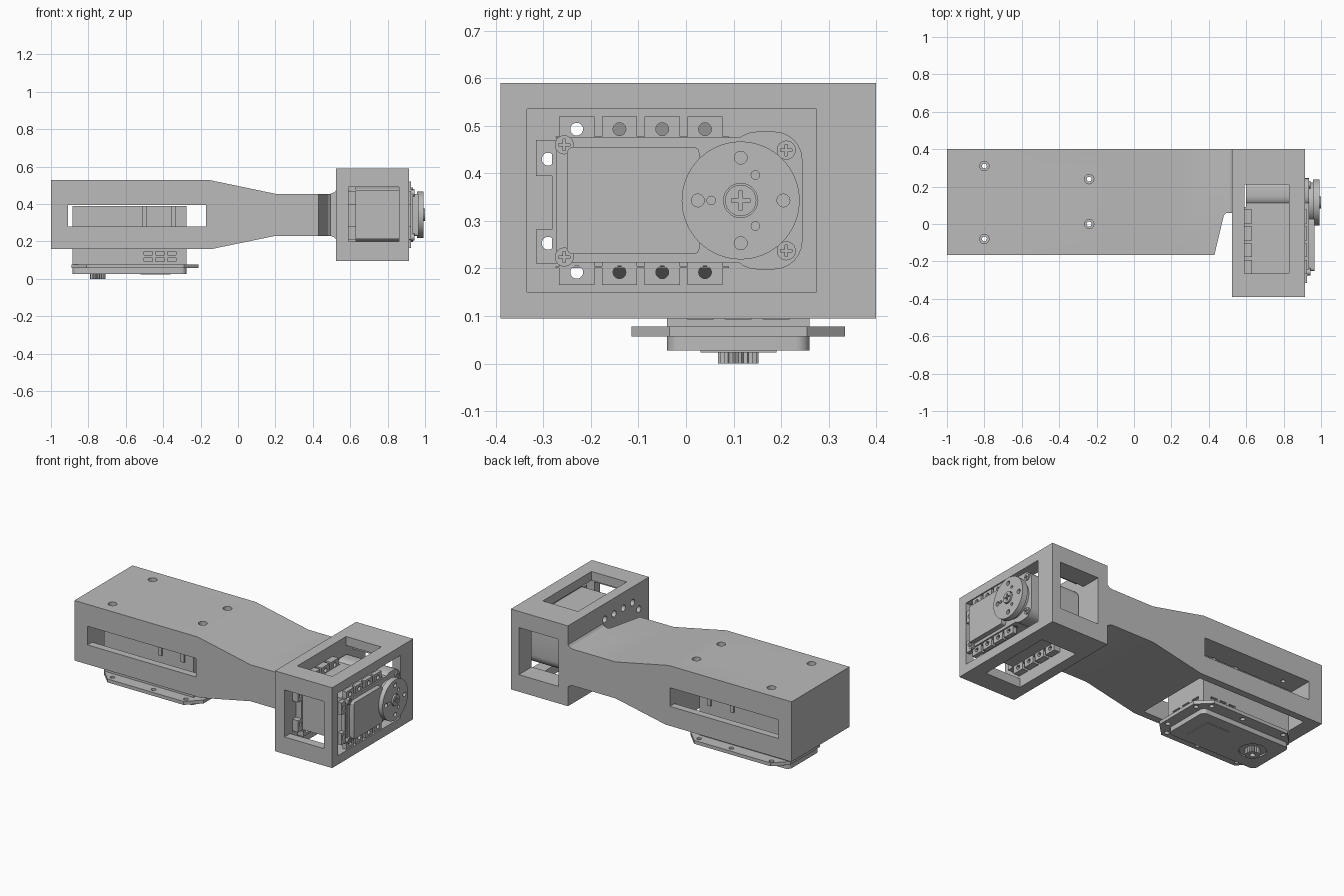
import bpy, bmesh
from math import cos, sin, pi, radians

old = bpy.data.objects.get("Cube")
if old:
    bpy.data.objects.remove(old, do_unlink=True)

GREY = (0.5, 0.5, 0.5, 1)
mat = bpy.data.materials.new("light_grey_plastic")
mat.use_nodes = True
mat.diffuse_color = GREY
bsdf = mat.node_tree.nodes["Principled BSDF"]
bsdf.inputs["Base Color"].default_value = GREY
bsdf.inputs["Roughness"].default_value = 0.6


def prism(name, outline, lo, hi, axis):
    """Extrude a 2D outline along one axis."""
    place = {"x": lambda u, v, w: (w, u, v),
             "y": lambda u, v, w: (u, w, v),
             "z": lambda u, v, w: (u, v, w)}[axis]
    bm = bmesh.new()
    rings = [[bm.verts.new(place(u, v, w)) for u, v in outline] for w in (lo, hi)]
    for ring in rings:
        bm.faces.new(ring)
    n = len(outline)
    for i in range(n):
        j = (i + 1) % n
        bm.faces.new((rings[0][i], rings[0][j], rings[1][j], rings[1][i]))
    bmesh.ops.recalc_face_normals(bm, faces=bm.faces)
    me = bpy.data.meshes.new(name)
    bm.to_mesh(me)
    bm.free()
    me.materials.append(mat)
    ob = bpy.data.objects.new(name, me)
    bpy.context.collection.objects.link(ob)
    return ob


def rounded(u0, u1, v0, v1, r, steps=6):
    """Rectangle outline with round corners (steps=1 gives chamfers)."""
    pts = []
    for k, (u, v) in enumerate(((u1 - r, v1 - r), (u0 + r, v1 - r),
                                (u0 + r, v0 + r), (u1 - r, v0 + r))):
        for s in range(steps + 1):
            a = (k + s / steps) * pi / 2
            pts.append((u + r * cos(a), v + r * sin(a)))
    return pts


def box(name, x0, x1, y0, y1, z0, z1):
    return prism(name, [(x0, y0), (x1, y0), (x1, y1), (x0, y1)], z0, z1, "z")


def disc(name, u, v, r, lo, hi, axis, n=32):
    pts = [(u + r * cos(2 * pi * i / n), v + r * sin(2 * pi * i / n)) for i in range(n)]
    return prism(name, pts, lo, hi, axis)


def cut(ob, *cutters):
    """Subtract each cutter, then discard it."""
    for c in cutters:
        m = ob.modifiers.new("cut", "BOOLEAN")
        m.operation, m.solver, m.object = "DIFFERENCE", "EXACT", c
        bpy.context.view_layer.objects.active = ob
        bpy.ops.object.modifier_apply(modifier=m.name)
        bpy.data.objects.remove(c, do_unlink=True)
    return ob


# Tapered arm with the front corner notched beside the end frame
arm = prism("arm", [(-1, 0.16), (-0.14, 0.16), (0.2, 0.23), (0.495, 0.23), (0.515, 0.222),
                    (0.526, 0.21), (0.526, 0.475), (0.515, 0.463), (0.495, 0.455),
                    (0.2, 0.455), (-0.16, 0.53), (-1, 0.53)], -0.165, 0.4, "y")
cut(arm,
    prism("notch", [(0.43, -0.165), (0.43, -0.3), (0.6, -0.3), (0.6, 0.06),
                    (0.495, 0.06), (0.48, 0.045)], 0, 1, "z"),
    box("cavity", -0.91, -0.17, -0.12, 0.355, 0.1, 0.395),
    box("side_slot", -0.91, -0.17, -0.5, 0.6, 0.28, 0.395))
arm_bolts = [(-0.8, 0.31), (-0.8, -0.08), (-0.24, 0.24), (-0.24, 0)]
for x, y in arm_bolts:
    cut(arm, disc("counterbore", x, y, 0.025, 0.45, 0.6, "z"),
        disc("bolt_hole", x, y, 0.013, 0.3, 0.6, "z", 16))

# Hollow end frame with a window in five sides
tab_y = (-0.23, -0.14, -0.05, 0.04)
mount_holes = [(y, z) for y in tab_y for z in (0.493, 0.192)]
mount_holes += [(-0.29, 0.43), (-0.29, 0.253)]
frame = box("end_frame", 0.525, 0.915, -0.39, 0.4, 0.095, 0.59)
cut(frame,
    box("hollow", 0.59, 1, -0.335, 0.275, 0.15, 0.535),
    box("top_bottom_window", 0.59, 0.83, -0.265, 0.21, 0, 0.7),
    box("front_back_window", 0.59, 0.86, -0.5, 0.5, 0.2, 0.49))
for y, z in mount_holes:
    cut(frame, disc("hole", y, z, 0.02, 0.45, 0.62, "x", 20))

# Wrist servo body
box("wrist_servo_body", 0.6, 0.935, -0.272, 0.12, 0.212, 0.475)
prism("wrist_servo_round_end", rounded(0.09, 0.245, 0.198, 0.488, 0.06), 0.6, 0.935, "x")
prism("wrist_servo_cover", rounded(-0.25, 0.028, 0.23, 0.455, 0.012), 0.93, 0.965, "x")
disc("wrist_servo_hub", 0.115, 0.343, 0.108, 0.93, 0.96, "x", 48)

# Mounting tabs at both ends of the wrist servo
for end, x0, x1 in (("rear", 0.592, 0.632), ("front", 0.9, 0.926)):
    for i, y in enumerate(tab_y):
        for side, z0, z1, hz in (("upper", 0.473, 0.52, 0.493), ("lower", 0.165, 0.214, 0.192)):
            tab = box(f"{end}_{side}_tab_{i + 1}", x0, x1, y - 0.037, y + 0.037, z0, z1)
            cut(tab, disc("hole", y, hz, 0.0135, 0.5, 1, "x", 20))
    for side, z0, z1, hz in (("upper", 0.395, 0.47, 0.43), ("lower", 0.21, 0.282, 0.253)):
        tab = box(f"{end}_side_tab_{side}", x0, x1, -0.316, -0.27, z0, z1)
        cut(tab, disc("hole", -0.29, hz, 0.0135, 0.5, 1, "x", 20))
    box(f"{end}_tab_web", x0, x1, -0.282, -0.27, 0.21, 0.47)
    for z in (0.48, 0.206):
        box(f"{end}_tab_rail", x0, x1, -0.275, 0.09, z - 0.005, z - 0.002)


def cross_screw(name, y, z, r, x0, x1):
    """Round screw head with a cross recess facing +x."""
    ob = disc(name, y, z, r, x0, x1, "x", 24)
    a, b, d = r * 0.6, r * 0.13, x1 - 0.008
    cut(ob, box("bar", d, x1 + 0.1, y - a, y + a, z - b, z + b),
        box("bar", d, x1 + 0.1, y - b, y + b, z - a, z + a))


for i, (y, z) in enumerate([(-0.256, 0.46), (-0.256, 0.224), (0.211, 0.449), (0.211, 0.237)]):
    cross_screw(f"case_screw_{i + 1}", y, z, 0.02, 0.9, 0.943)

# Output horn with drilled holes and centre screw
horn = disc("output_horn", 0.115, 0.343, 0.124, 0.957, 0.992, "x", 64)
for k in range(4):
    a = k * pi / 2
    cut(horn, disc("hole", 0.115 + 0.09 * cos(a), 0.343 + 0.09 * sin(a), 0.0135, 0.965, 1.1, "x", 20))
for a in (radians(60), pi, radians(-60)):
    cut(horn, disc("hole", 0.115 + 0.062 * cos(a), 0.343 + 0.062 * sin(a), 0.009, 0.965, 1.1, "x", 16))
cut(horn, disc("seat", 0.115, 0.343, 0.036, 0.97, 1.1, "x"))
cross_screw("horn_screw", 0.115, 0.343, 0.033, 0.965, 1.0)

# Base servo hanging under the arm
case = box("base_servo_case", -0.885, -0.275, -0.04, 0.26, 0.07, 0.39)
for z in (0.103, 0.138):
    for x in (-0.48, -0.417, -0.354):
        cut(case, *[box("vent", x - 0.023, x + 0.023, y - 0.015, y + 0.015, z - 0.009, z + 0.009)
                    for y in (-0.04, 0.26)])
    for y in (0.03, 0.11, 0.19):
        cut(case, box("vent", -0.29, -0.2, y - 0.028, y + 0.028, z - 0.009, z + 0.009))
for x in (-0.5, -0.345):
    for y in (-0.05, 0.255):
        box("case_rib", x - 0.012, x + 0.012, y, y + 0.015, 0.28, 0.39)

plate = prism("base_flange", rounded(-0.89, -0.21, -0.115, 0.335, 0.08, 1), 0.057, 0.078, "z")
for x, y in arm_bolts + [(-0.52, 0.3), (-0.52, -0.08), (-0.3, 0.3), (-0.3, -0.08)]:
    cut(plate, disc("hole", x, y, 0.014, 0, 0.2, "z", 16))
cover = prism("base_servo_cover", rounded(-0.885, -0.275, -0.04, 0.26, 0.03), 0.027, 0.06, "z")
cut(cover, disc("recess", -0.75, 0.11, 0.075, 0, 0.036, "z", 40))
box("cover_label_plate", -0.52, -0.36, 0.03, 0.19, 0.023, 0.03)

# Splined output shaft
spline = [((0.043 if i % 2 else 0.037) * cos(i * pi / 20) - 0.75,
           (0.043 if i % 2 else 0.037) * sin(i * pi / 20) + 0.11) for i in range(40)]
shaft = prism("output_shaft", spline, 0, 0.04, "z")
cut(shaft, disc("bore", -0.75, 0.11, 0.016, -0.1, 0.03, "z", 20))

# Smooth curved walls, keep edges crisp
bpy.ops.object.select_all(action="DESELECT")
for ob in bpy.context.collection.objects:
    if ob.type == "MESH" and ob.name != "output_shaft":
        ob.select_set(True)
        bpy.context.view_layer.objects.active = ob
bpy.ops.object.shade_smooth_by_angle(angle=radians(25))
